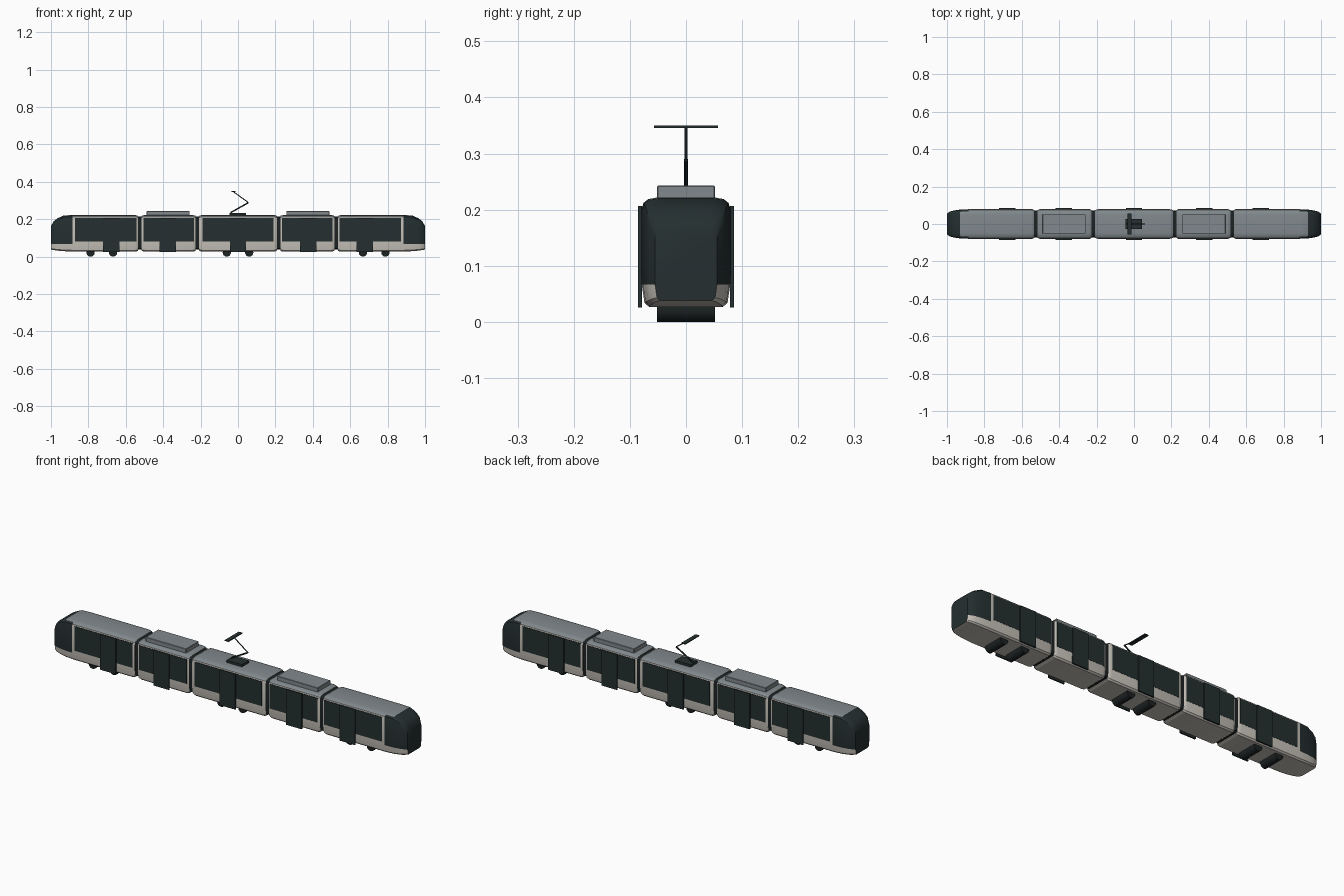
import bpy, bmesh, math
from mathutils import Vector

if "Cube" in bpy.data.objects:
    bpy.data.objects.remove(bpy.data.objects["Cube"])


def material(name, rgb):
    m = bpy.data.materials.new(name)
    m.diffuse_color = (*rgb, 1)
    m.use_nodes = True
    m.node_tree.nodes["Principled BSDF"].inputs["Base Color"].default_value = m.diffuse_color
    return m


WHITE = material("warm_white_paint", (0.56, 0.53, 0.48))
ROOF = material("roof_grey", (0.22, 0.25, 0.265))
DARK = material("dark_glass", (0.018, 0.028, 0.029))
BLACK = material("black_rubber", (0.012, 0.016, 0.017))

# half cross-section of the car body (y, z), bottom to top
PROFILE = [(0.066, 0.027), (0.074, 0.034), (0.079, 0.067), (0.079, 0.2),
           (0.076, 0.212), (0.067, 0.219), (0.05, 0.222)]
BELT = 0.067


def section(x, w, low, high):
    half = [(y * w, BELT + (z - BELT) * (low if z < BELT else high)) for y, z in PROFILE]
    return [(x, y, z) for y, z in half] + [(x, -y, z) for y, z in reversed(half)]


def finish(name, bm, mats, rule=None, smooth=False):
    bmesh.ops.recalc_face_normals(bm, faces=bm.faces)
    if rule:
        for f in bm.faces:
            f.material_index = rule(f.calc_center_median(), f.normal)
    me = bpy.data.meshes.new(name)
    bm.to_mesh(me)
    bm.free()
    for m in mats:
        me.materials.append(m)
    ob = bpy.data.objects.new(name, me)
    bpy.context.collection.objects.link(ob)
    if smooth:
        bpy.ops.object.select_all(action='DESELECT')
        bpy.context.view_layer.objects.active = ob
        ob.select_set(True)
        bpy.ops.object.shade_smooth_by_angle(angle=math.radians(30))
    return ob


def loft(name, sections, mats, rule=None):
    bm = bmesh.new()
    rings = [[bm.verts.new(p) for p in section(*s)] for s in sections]
    n = len(rings[0])
    for a, b in zip(rings, rings[1:]):
        for i in range(n):
            j = (i + 1) % n
            bm.faces.new((a[i], a[j], b[j], b[i]))
    bm.faces.new(rings[0])
    bm.faces.new(rings[-1])
    return finish(name, bm, mats, rule, True)


def box(name, lo, hi, mat, bevel=0):
    bm = bmesh.new()
    bmesh.ops.create_cube(bm, size=1)
    for v in bm.verts:
        v.co = [l + (c + 0.5) * (h - l) for c, l, h in zip(v.co, lo, hi)]
    if bevel:
        bmesh.ops.bevel(bm, geom=bm.edges[:], offset=bevel, segments=1, affect='EDGES')
    return finish(name, bm, [mat])


def rod(name, a, b, radius, mat, sides=8, smooth=True):
    a, b = Vector(a), Vector(b)
    bm = bmesh.new()
    bmesh.ops.create_cone(bm, cap_ends=True, segments=sides, radius1=radius,
                          radius2=radius, depth=(b - a).length)
    q = (b - a).to_track_quat('Z', 'Y')
    for v in bm.verts:
        v.co = q @ v.co + (a + b) / 2
    return finish(name, bm, [mat], smooth=smooth)


def paint(c, n):
    # 0 white sides, 1 grey roof, 2 dark cab nose
    ax = abs(c.x)
    if ax > 0.885:
        if ax < 0.93 and c.z > 0.2185:
            return 1
        return 2 if c.z > BELT or ax > 0.999 else 0
    return 1 if c.z > 0.211 and abs(n.x) < 0.9 else 0


def blunt(x, d):
    # rounded car end; d is the direction towards the car middle
    return [(x, 0.93, 0.86, 0.97), (x + d * 0.006, 0.975, 0.95, 0.99),
            (x + d * 0.016, 1, 1, 1)]


def panels(name, x0, x1, door):
    # window band and door plates on both sides
    for s, side in ((-1, "front"), (1, "back")):
        ys = sorted((s * 0.075, s * 0.0798))
        box(f"{name}_window_{side}", (x0, ys[0], 0.081), (x1, ys[1], 0.206), DARK)
        ys = sorted((s * 0.0785, s * 0.0855))
        box(f"{name}_door_{side}", (door - 0.044, ys[0], 0.026),
            (door + 0.044, ys[1], 0.207), DARK)


MATS = [WHITE, ROOF, DARK]
NOSE = [(0.885, 1, 1, 1), (0.93, 0.975, 0.95, 0.992), (0.965, 0.91, 0.88, 0.89),
        (0.985, 0.84, 0.8, 0.79), (1.0, 0.7, 0.72, 0.62)]

# middle car
loft("middle_car", blunt(-0.208, 1) + blunt(0.208, -1)[::-1], MATS, paint)
panels("middle_car", -0.19, 0.19, 0)

for s, side in ((-1, "left"), (1, "right")):
    # intermediate car with roof equipment
    cuts = blunt(0.226, 1) + blunt(0.516, -1)[::-1]
    loft(f"{side}_inner_car", [(s * c[0], *c[1:]) for c in cuts], MATS, paint)
    w = sorted((s * 0.235, s * 0.506))
    panels(f"{side}_inner_car", w[0], w[1], s * 0.376)
    p = sorted((s * 0.258, s * 0.488))
    box(f"{side}_roof_unit", (p[0], -0.052, 0.215), (p[1], 0.052, 0.243), ROOF, 0.002)

    # end car with sloped cab nose
    cuts = blunt(0.534, 1) + NOSE
    loft(f"{side}_end_car", [(s * c[0], *c[1:]) for c in cuts], MATS, paint)
    w = sorted((s * 0.543, s * 0.871))
    panels(f"{side}_end_car", w[0], w[1], s * 0.678)

    # bellows between cars
    for i, x in enumerate((0.217, 0.525)):
        loft(f"{side}_bellows_{i}", [(s * (x - 0.012), 0.92, 0.75, 0.96),
                                     (s * (x + 0.012), 0.92, 0.75, 0.96)], [BLACK])

# wheelsets
for i, x in enumerate((-0.788, -0.668, -0.06, 0.06, 0.668, 0.788)):
    rod(f"wheelset_{i}", (x, -0.052, 0.022), (x, 0.052, 0.022), 0.022, BLACK, 24)

# pantograph
box("pantograph_base", (-0.046, -0.028, 0.218), (0.042, 0.028, 0.234), DARK)
rod("pantograph_lower_arm", (-0.04, 0, 0.235), (0.056, 0, 0.289), 0.0038, DARK)
rod("pantograph_upper_arm", (0.056, 0, 0.289), (-0.026, 0, 0.348), 0.0026, DARK)
box("pantograph_head", (-0.036, -0.057, 0.346), (-0.014, 0.057, 0.35), DARK)
